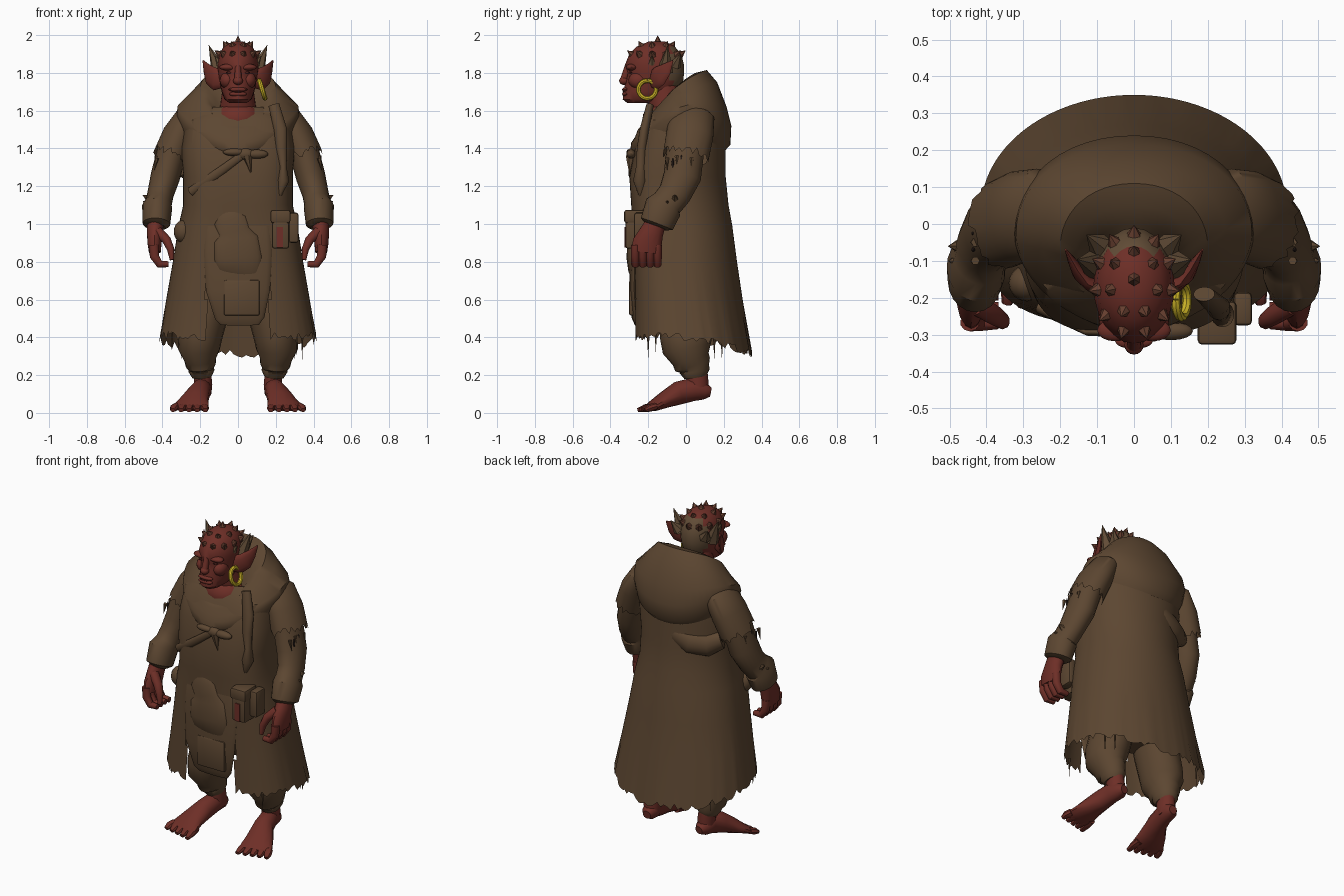
import bpy
import bmesh
import math
import random
from mathutils import Vector, Matrix

random.seed(4)
default_cube = bpy.data.objects.get("Cube")
if default_cube:
    bpy.data.objects.remove(default_cube, do_unlink=True)


def material(name, red, green, blue):
    mat = bpy.data.materials.new(name)
    mat.use_nodes = True
    mat.diffuse_color = (red, green, blue, 1)
    shader = mat.node_tree.nodes["Principled BSDF"]
    shader.inputs["Base Color"].default_value = (red, green, blue, 1)
    shader.inputs["Roughness"].default_value = 0.9
    return mat


cloth = material("brown cloth", .108, .062, .031)
skin = material("red skin", .155, .028, .02)
horn = material("olive horn", .12, .072, .037)
bump = material("reddish brown", .13, .048, .028)
gold = material("yellow gold", .6, .45, .02)
dark_skin = material("dark red", .07, .014, .011)
shadow = material("near black", .02, .012, .01)


def finish(name, bm, *mats):
    bmesh.ops.recalc_face_normals(bm, faces=bm.faces)
    mesh = bpy.data.meshes.new(name)
    bm.to_mesh(mesh)
    bm.free()
    for mat in mats:
        mesh.materials.append(mat)
    obj = bpy.data.objects.new(name, mesh)
    bpy.context.scene.collection.objects.link(obj)


def bridge(bm, rows, cap_start, cap_end):
    rows = [[bm.verts.new(co) for co in row] for row in rows]
    count = len(rows[0])
    for low, high in zip(rows, rows[1:]):
        for i in range(count):
            j = (i + 1) % count
            bm.faces.new((low[i], low[j], high[j], high[i]))
    if cap_start:
        bm.faces.new(rows[0])
    if cap_end:
        bm.faces.new(rows[-1])


def loft(rings, count=48, front=1.0, back=1.0, rag=0, caps=True):
    """Rings are half width, front y, back y, front z, back z, side lift; low front or back powers are boxy."""
    bm = bmesh.new()
    rows = []
    for rx, yf, yb, zf, zb, lift in rings:
        row = []
        for i in range(count):
            angle = math.tau * i / count
            c, s = math.cos(angle), math.sin(angle)
            power = back if c > 0 else front
            x = rx * math.copysign(abs(s) ** power, s)
            y = (yf + yb) / 2 + math.copysign(abs(c) ** power, c) * (yb - yf) / 2
            z = (zf + zb) / 2 + c * (zb - zf) / 2 + lift * s * s
            if not rows:
                z += random.uniform(-rag, rag)
            row.append((x, y, z))
        rows.append(row)
    bridge(bm, rows, caps, caps)
    return bm


def tube(bm, points, side=1, ref=(0, 1, 0), count=14, rag=0):
    """Points are x, y, z, radius along ref, radius across it."""
    centres = [Vector((side * p[0], p[1], p[2])) for p in points]
    rows = []
    for k, centre in enumerate(centres):
        along = (centres[min(k + 1, len(centres) - 1)] - centres[max(k - 1, 0)]).normalized()
        across = along.cross(Vector(ref)).normalized()
        up = across.cross(along)
        row = []
        for i in range(count):
            angle = math.tau * i / count
            co = centre + up * math.cos(angle) * points[k][3] + across * math.sin(angle) * points[k][4]
            if rag and k == len(centres) - 1:
                co += along * random.uniform(-rag, rag)
            row.append(co)
        rows.append(row)
    bridge(bm, rows, True, not rag)


def blob(bm, loc, size):
    place = Matrix.Translation(loc) @ Matrix.Diagonal((*size, 1))
    bmesh.ops.create_uvsphere(bm, u_segments=16, v_segments=10, radius=1, matrix=place)


def box(bm, loc, size, bevel=.012):
    place = Matrix.Translation(loc) @ Matrix.Diagonal((*size, 1))
    verts = bmesh.ops.create_cube(bm, size=1, matrix=place)["verts"]
    edges = list({e for v in verts for e in v.link_edges})
    if bevel:
        bmesh.ops.bevel(bm, geom=edges, offset=bevel, segments=2, affect="EDGES", profile=.5)


def spike(bm, base, direction, radius, length):
    direction = Vector(direction).normalized()
    turn = direction.to_track_quat("Z", "Y").to_matrix().to_4x4()
    place = Matrix.Translation(Vector(base) + direction * length / 2) @ turn
    bmesh.ops.create_cone(bm, cap_ends=True, segments=6, radius1=radius, radius2=0, depth=length, matrix=place)


# Long coat with a ragged hem, open at the front below the waist
bm = loft([(.415, -.275, .35, .40, .31, .04), (.38, -.275, .30, .6, .6, 0),
           (.345, -.28, .27, .8, .8, 0), (.315, -.285, .245, .99, .99, 0),
           (.29, -.29, .225, 1.1, 1.1, 0), (.29, -.3, .21, 1.25, 1.25, 0),
           (.3, -.27, .21, 1.4, 1.4, 0), (.28, -.23, .2, 1.55, 1.55, 0),
           (.18, -.16, .14, 1.62, 1.62, 0)], count=120, front=.65, rag=.022, caps=False)
centres = {f: f.calc_center_median() for f in bm.faces}
slit = [f for f, c in centres.items() if abs(c.x) < .17 and c.y < 0 and c.z < 1]
bmesh.ops.delete(bm, geom=slit, context="FACES")
finish("coat", bm, cloth)

# Hem threads
bm = bmesh.new()
for x, y, z in ((.31, -.2, .41), (.3, .19, .4), (-.35, -.16, .44), (-.3, .19, .4), (.34, .15, .4)):
    spike(bm, (x, y, z), (0, 0, -1), .007, .12)
finish("hem_threads", bm, cloth)

# Hood lying on the shoulders, rolled in against the neck
bm = loft([(.27, -.28, .19, 1.37, 1.37, .05), (.3, -.295, .235, 1.39, 1.42, .09),
           (.325, -.29, .24, 1.43, 1.52, .1), (.32, -.27, .215, 1.46, 1.62, .08),
           (.25, -.255, .165, 1.5, 1.75, .05), (.2, -.24, .11, 1.515, 1.815, .05),
           (.16, -.225, .05, 1.51, 1.8, .04), (.12, -.205, 0, 1.48, 1.765, .02),
           (.08, -.18, -.04, 1.44, 1.73, 0)], front=1.1, back=.95, caps=False)
finish("hood", bm, cloth)

# Back fold under the hood
bm = bmesh.new()
tube(bm, [(.02, .17, 1.36, .02, .04), (-.05, .165, 1.32, .045, .06), (-.13, .145, 1.28, .06, .075),
          (-.22, .1, 1.27, .06, .07), (-.29, .06, 1.3, .04, .05)])
finish("back_fold", bm, cloth)

# Apron and trouser seat inside the coat
bm = bmesh.new()
tube(bm, [(0, -.25, 1.1, .015, .13), (0, -.265, .98, .022, .17), (0, -.27, .85, .025, .18),
          (0, -.275, .65, .025, .17), (.01, -.265, .5, .022, .13), (.01, -.26, .465, .01, .1)], count=24)
finish("apron", bm, cloth)
bm = loft([(.15, -.1, .12, .53, .53, 0), (.25, -.16, .17, .62, .62, 0), (.27, -.2, .19, .9, .9, 0)])
finish("trouser_seat", bm, cloth)

# Sagging satchel and hip pouches
bm = bmesh.new()
tube(bm, [(-.05, -.27, 1.07, .015, .05), (-.04, -.275, 1.02, .03, .09), (-.02, -.275, .96, .028, .085),
          (-.01, -.275, .92, .035, .12), (0, -.28, .82, .035, .13), (0, -.275, .75, .03, .12),
          (-.01, -.27, .71, .01, .09)], count=20)
box(bm, (.02, -.287, .61), (.19, .03, .19))
finish("satchel", bm, cloth)
bm = bmesh.new()
box(bm, (.225, -.265, .97), (.09, .11, .2))
box(bm, (.225, -.268, 1.04), (.105, .118, .07))
box(bm, (.295, -.23, .98), (.05, .09, .16))
blob(bm, (-.29, -.16, .96), (.05, .05, .06))
finish("hip_pouches", bm, cloth)
bm = bmesh.new()
box(bm, (.222, -.321, .93), (.035, .008, .11), 0)
finish("pouch_patch", bm, skin)

# Chest knot, straps and lapel
bm = bmesh.new()
for x, z, rx, rz in ((.04, 1.37, .045, .03), (-.02, 1.38, .06, .02), (.1, 1.37, .06, .024)):
    blob(bm, (x, -.29, z), (rx, .025, rz))
spike(bm, (.05, -.295, 1.36), (.2, -.05, -1), .025, .1)
finish("chest_knot", bm, cloth)
bm = bmesh.new()
tube(bm, [(.03, -.295, 1.37, .012, .02), (-.12, -.292, 1.26, .012, .025), (-.25, -.225, 1.17, .02, .025)])
tube(bm, [(.19, -.19, 1.63, .02, .03), (.225, -.22, 1.5, .025, .035), (.23, -.235, 1.4, .025, .03),
          (.24, -.24, 1.3, .025, .018), (.24, -.245, 1.23, .035, .032), (.22, -.24, 1.15, .01, .01)])
finish("straps", bm, cloth)

# Arms, hands, legs and feet
for side, label in ((1, "left"), (-1, "right")):
    bm = bmesh.new()
    tube(bm, [(.18, .03, 1.6, .07, .06), (.26, .03, 1.56, .12, .075), (.31, .02, 1.47, .125, .09),
              (.355, 0, 1.36, .122, .094)], side, count=40, rag=.025)
    finish(label + "_upper_sleeve", bm, cloth)

    bm = bmesh.new()
    tube(bm, [(.34, 0, 1.42, .1, .08), (.385, -.02, 1.25, .1, .078), (.41, -.06, 1.16, .088, .07),
              (.42, -.1, 1.11, .085, .07), (.428, -.12, 1.09, .1, .08), (.432, -.155, 1.0, .09, .073),
              (.434, -.16, .985, .06, .05)], side, count=20)
    for y, z in ((-.06, 1.13), (-.1, 1.1)):
        spike(bm, (side * .46, y, z), (side, 0, .5), .03, .05)
    finish(label + "_forearm_sleeve", bm, cloth)

    bm = bmesh.new()
    for y, z in ((-.1, 1.35), (-.05, 1.36), (.03, 1.35)):
        spike(bm, (side * .43, y, z), (side * .2, 0, -1), .012, .07)
    finish(label + "_sleeve_threads", bm, cloth)
    bm = bmesh.new()
    for y in (-.07, -.025):
        blob(bm, (side * .436, y, 1.345 + y / 3), (.005, .006, .028))
    finish(label + "_sleeve_tears", bm, shadow)

    # Loose fist
    bm = bmesh.new()
    tube(bm, [(.435, -.15, 1.03, .05, .045), (.44, -.18, .96, .062, .043), (.442, -.205, .9, .078, .038),
              (.44, -.21, .85, .078, .032)], side)
    for k in range(4):
        y = -.268 + .039 * k
        tube(bm, [(.445, y, .89, .023, .026), (.443, y, .83, .023, .026),
                  (.415, y, .787, .022, .022), (.367, y, .787, .017, .016)], side, count=10)
    tube(bm, [(.425, -.22, .96, .03, .028), (.378, -.248, .915, .028, .025), (.356, -.263, .865, .023, .02),
              (.35, -.27, .81, .013, .012)], side, count=10)
    finish(label + "_hand", bm, skin)

    bm = bmesh.new()
    tube(bm, [(.14, 0, .7, .15, .12), (.165, 0, .53, .145, .115), (.2, 0, .4, .138, .115),
              (.207, .005, .34, .13, .112), (.2, .025, .285, .1, .085), (.197, .035, .255, .098, .08),
              (.194, .045, .235, .08, .068), (.193, .045, .22, .08, .068), (.19, .05, .19, .06, .052)],
         side, count=20)
    finish(label + "_trouser_leg", bm, cloth)

    bm = bmesh.new()
    tube(bm, [(.19, .055, .24, .057, .046), (.185, .06, .15, .06, .05), (.185, .065, .1, .05, .045)], side)
    tube(bm, [(.18, .13, .11, .025, .025), (.183, .1, .115, .045, .045), (.19, .04, .125, .062, .05),
              (.205, -.04, .105, .062, .058), (.23, -.11, .07, .045, .078), (.247, -.17, .038, .03, .096),
              (.252, -.2, .026, .018, .095)], side, ref=(0, 0, 1))
    for k in range(5):
        tube(bm, [(.178 + .037 * k, -.16, .035, .02, .022), (.175 + .041 * k, -.215 + .006 * k, .026, .02, .023),
                  (.173 + .043 * k, -.256 + .01 * k, .014, .011, .014)], side, ref=(0, 0, 1), count=8)
    finish(label + "_foot", bm, skin)

# Neck and chest
bm = bmesh.new()
tube(bm, [(0, -.06, 1.48, .1, .12), (0, -.1, 1.6, .095, .1), (0, -.13, 1.74, .09, .08)])
blob(bm, (0, -.12, 1.55), (.13, .112, .1))
finish("neck", bm, skin)

# Head with a horny back
bm = loft([(.045, -.31, -.18, 1.64, 1.64, 0), (.072, -.335, -.11, 1.66, 1.66, 0),
           (.086, -.332, -.05, 1.7, 1.7, 0), (.1, -.318, -.015, 1.76, 1.76, 0),
           (.106, -.31, -.01, 1.8, 1.8, 0), (.11, -.324, -.01, 1.84, 1.84, 0),
           (.1, -.3, -.025, 1.9, 1.9, 0), (.075, -.26, -.06, 1.94, 1.94, 0),
           (.03, -.2, -.11, 1.965, 1.965, 0)], count=24)
for face in bm.faces:
    centre = face.calc_center_median()
    face.material_index = int(centre.y > -.085 and centre.z < 1.92)
finish("head", bm, skin, horn)

# Nose, brow, lips and cheeks
bm = bmesh.new()
blob(bm, (0, -.328, 1.758), (.026, .026, .022))
tube(bm, [(0, -.305, 1.84, .018, .016), (0, -.328, 1.765, .02, .02)], count=10)
blob(bm, (0, -.32, 1.712), (.05, .018, .012))
blob(bm, (0, -.32, 1.688), (.048, .018, .013))
for side in (1, -1):
    blob(bm, (side * .05, -.288, 1.83), (.05, .03, .018))
    blob(bm, (side * .055, -.25, 1.76), (.042, .055, .045))
finish("face_features", bm, skin)
bm = bmesh.new()
blob(bm, (0, -.332, 1.7), (.035, .005, .003))
for side in (1, -1):
    blob(bm, (side * .045, -.292, 1.802), (.02, .008, .006))
finish("eyes_and_mouth", bm, dark_skin)

# Ears
for side, label in ((1, "left"), (-1, "right")):
    bm = bmesh.new()
    tube(bm, [(.085, -.175, 1.765, .045, .02), (.115, -.165, 1.765, .06, .02), (.145, -.14, 1.785, .055, .018),
              (.165, -.105, 1.82, .035, .012), (.185, -.07, 1.865, .004, .003)], side, ref=(0, 0, 1), count=12)
    finish(label + "_ear", bm, skin)

# Low skull spikes in rings
bm = bmesh.new()
spike(bm, (0, -.15, 1.945), (0, 0, 1), .028, .055)
for count, rx, ry, z, lift in ((7, .06, .08, 1.935, 1.6), (11, .092, .125, 1.895, .7)):
    for i in range(count):
        angle = math.tau * i / count
        c, s = math.cos(angle), math.sin(angle)
        spike(bm, (rx * s, -.16 + ry * c, z), (s, c, lift), .024, .04)
finish("skull_spikes", bm, bump)

# Larger horns behind the ears
bm = bmesh.new()
for side in (1, -1):
    spike(bm, (side * .1, -.11, 1.81), (side * .4, .1, 1), .045, .15)
    spike(bm, (side * .09, -.06, 1.84), (side * .5, .4, .8), .035, .08)
    spike(bm, (side * .095, -.18, 1.85), (side * .7, 0, 1), .022, .05)
finish("side_horns", bm, horn)

# Hoop earring
bm = bmesh.new()
hoop = []
for i in range(25):
    angle = math.tau * i / 24
    c, s = math.cos(angle), math.sin(angle)
    hoop.append((.128 - .015 * c, -.205 + .047 * s, 1.712 + .047 * c, .013, .012))
tube(bm, hoop, ref=(1, 0, 0), count=8)
finish("earring", bm, gold)

# Smooth shading with sharp edges kept
bpy.ops.object.select_all(action="DESELECT")
for obj in bpy.context.scene.objects:
    if obj.type == "MESH":
        obj.select_set(True)
        bpy.context.view_layer.objects.active = obj
bpy.ops.object.shade_smooth_by_angle(angle=math.radians(40))
